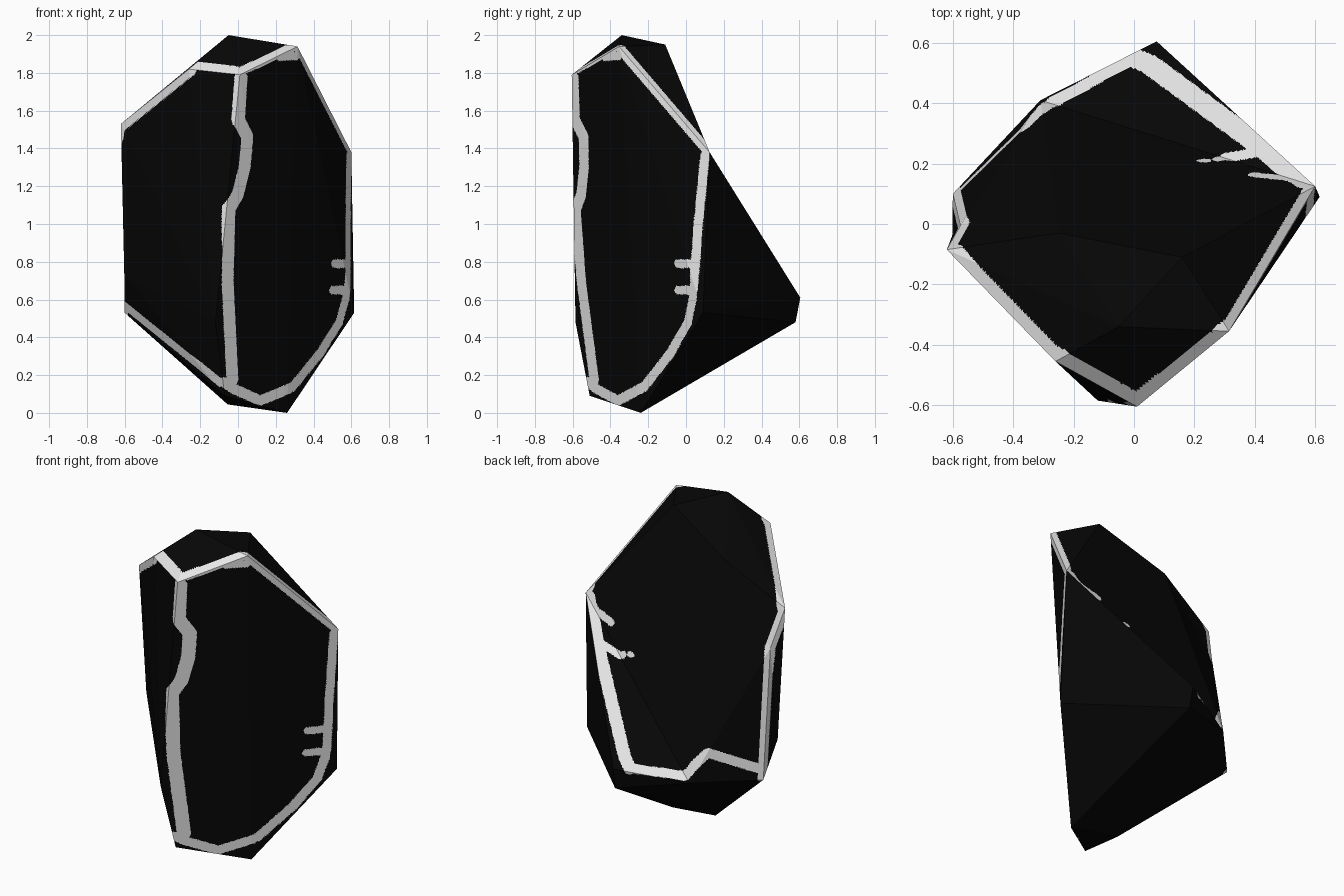
import bpy, bmesh
from mathutils import Vector
from mathutils.bvhtree import BVHTree
from mathutils.kdtree import KDTree

if "Cube" in bpy.data.objects:
    bpy.data.objects.remove(bpy.data.objects["Cube"])


def flat_colour(name, v):
    m = bpy.data.materials.new(name)
    m.diffuse_color = (v, v, v, 1)
    m.use_nodes = True
    m.node_tree.nodes["Principled BSDF"].inputs["Base Color"].default_value = m.diffuse_color
    return m


# Corner points of the faceted stone
A = (0.01, -0.605, 1.79)     # top of front ridge
B = (0.315, -0.355, 1.94)    # top right
C = (-0.05, -0.34, 2)        # peak
D = (0.16, -0.11, 1.95)      # back of the cap
E = (-0.26, -0.455, 1.82)    # top left
F = (-0.62, -0.085, 1.53)    # left shoulder
G = (0.6, 0.125, 1.38)       # right shoulder
H = (-0.25, -0.03, 1.745)    # back of the cap, left
N = (-0.602, -0.038, 0.73)   # left side
I = (-0.6, 0.1, 0.53)        # lower left
J = (-0.12, -0.585, 0.48)    # lower front ridge
K = (0.26, -0.24, 0)         # foot
L = (-0.07, -0.51, 0.09)     # front foot
Q = (-0.055, -0.21, 0.045)   # left foot
P = (-0.31, 0.41, 0.55)      # rear left
V = (0.075, 0.605, 0.61)     # rear tip
W = (0.08, 0.58, 0.48)       # underside of rear tip
R = (0.615, 0.09, 0.53)      # lower right
M = (-0.575, -0.005, 1.3)    # notch behind the left shoulder

# Convex body
bm = bmesh.new()
vert = {co: bm.verts.new(co)
        for co in (A, B, C, D, E, F, G, H, N, I, J, K, L, Q, P, V, W, R)}
bmesh.ops.convex_hull(bm, input=bm.verts[:])

# Swap the back of the body for a slightly hollow set of facets
rim = {vert[c] for c in (D, H, F, G, V, P, I, N)}
old = [f for f in bm.faces if all(v in rim for v in f.verts)]
bmesh.ops.delete(bm, geom=old, context='FACES')
for co in (D, H, F, G, V, P, I, N, M):
    if co not in vert or not vert[co].is_valid:
        vert[co] = bm.verts.new(co)
for tri in ((D, H, G), (H, P, G), (G, P, V), (H, F, M), (H, M, P),
            (M, I, P), (F, N, M), (N, I, M)):
    bm.faces.new([vert[c] for c in tri])
bmesh.ops.recalc_face_normals(bm, faces=bm.faces[:])
tree = BVHTree.FromBMesh(bm)
strokes = []


def stroke(width, path, view=None):
    """Lay a painted line on the stone: 2D paths are cast from a view."""
    pts = []
    for p, q in zip(path, path[1:]):
        p, q = Vector(p), Vector(q)
        n = int((q - p).length / 0.008) + 2
        for i in range(n + 1):
            c = p.lerp(q, i / n)
            if view == 'front':
                hit = tree.ray_cast(Vector((c[0], -3, c[1])), Vector((0, 1, 0)))
            elif view == 'right':
                hit = tree.ray_cast(Vector((3, c[0], c[1])), Vector((-1, 0, 0)))
            elif view == 'top':
                hit = tree.ray_cast(Vector((c[0], c[1], 4)), Vector((0, 0, -1)))
            else:
                hit = tree.find_nearest(c)
            if hit[0]:
                pts.append(hit[0])
    kd = KDTree(len(pts))
    for i, p in enumerate(pts):
        kd.insert(p, i)
    kd.balance()
    strokes.append((width, kd))


# Lines along whole edges
stroke(0.045, [E, F])
stroke(0.032, [B, G])
stroke(0.033, [F, M, I])
# Front: wavy ridge, lower left edge, wedge under the top right corner
stroke(0.04, [(0.02, 1.77), (0.005, 1.55), (0.05, 1.46), (0.035, 1.3),
              (0, 1.16), (-0.045, 1.08), (-0.055, 0.7), (-0.03, 0.18)], 'front')
stroke(0.028, [(-0.59, 0.56), (-0.1, 0.165)], 'front')
stroke(0.022, [(0.22, 1.885), (0.31, 1.89)], 'front')
# Right: border of the side facet and two drips
stroke(0.028, [(0.1, 1.36), (0.065, 1), (0.035, 0.6), (0.01, 0.48),
               (-0.08, 0.32), (-0.22, 0.14), (-0.36, 0.065),
               (-0.48, 0.13), (-0.53, 0.17)], 'right')
for z in (0.79, 0.65):
    stroke(0.023, [(0.02, z), (-0.045, z)], 'right')
# Top: edge of the cap, border of the back and its drips
stroke(0.028, [(-0.25, -0.435), (0.01, -0.58), (0.31, -0.345)], 'top')
stroke(0.028, [(-0.58, 0.11), (-0.3, 0.385), (0, 0.55)], 'top')
stroke(0.036, [(0, 0.55), (0.05, 0.53), (0.41, 0.265), (0.57, 0.13)], 'top')
stroke(0.022, [(0.42, 0.24), (0.28, 0.215)], 'top')
stroke(0.016, [(0.24, 0.21), (0.225, 0.21)], 'top')
stroke(0.022, [(0.52, 0.15), (0.4, 0.163)], 'top')


def paint_distance(p):
    """Below zero inside a painted line."""
    return min(kd.find(p)[2] - w for w, kd in strokes)


# Cut the facets finely along the borders of the paint
for step in range(12):
    cut = []
    for e in bm.edges:
        n = e.calc_length()
        if n > 0.012:
            mid = (e.verts[0].co + e.verts[1].co) / 2
            if n > 0.3 or abs(paint_distance(mid)) < n * 0.6:
                cut.append(e)
    if not cut or len(bm.faces) > 100000:
        break
    bmesh.ops.subdivide_edges(bm, edges=cut, cuts=1)
    bmesh.ops.triangulate(bm, faces=[f for f in bm.faces if len(f.verts) > 3])

bm.normal_update()
for f in bm.faces:
    f.smooth = False
    rear_right = f.normal.x > 0.4 and f.normal.y > 0.25 and f.normal.z < 0.3
    inside = paint_distance(f.calc_center_median()) < 0
    f.material_index = int(inside and not rear_right)

mesh = bpy.data.meshes.new("faceted_stone")
bm.to_mesh(mesh)
bm.free()
mesh.materials.append(flat_colour("black stone", 0.002))
mesh.materials.append(flat_colour("pale grey edge", 0.82))
stone = bpy.data.objects.new("faceted_stone", mesh)
bpy.context.collection.objects.link(stone)
